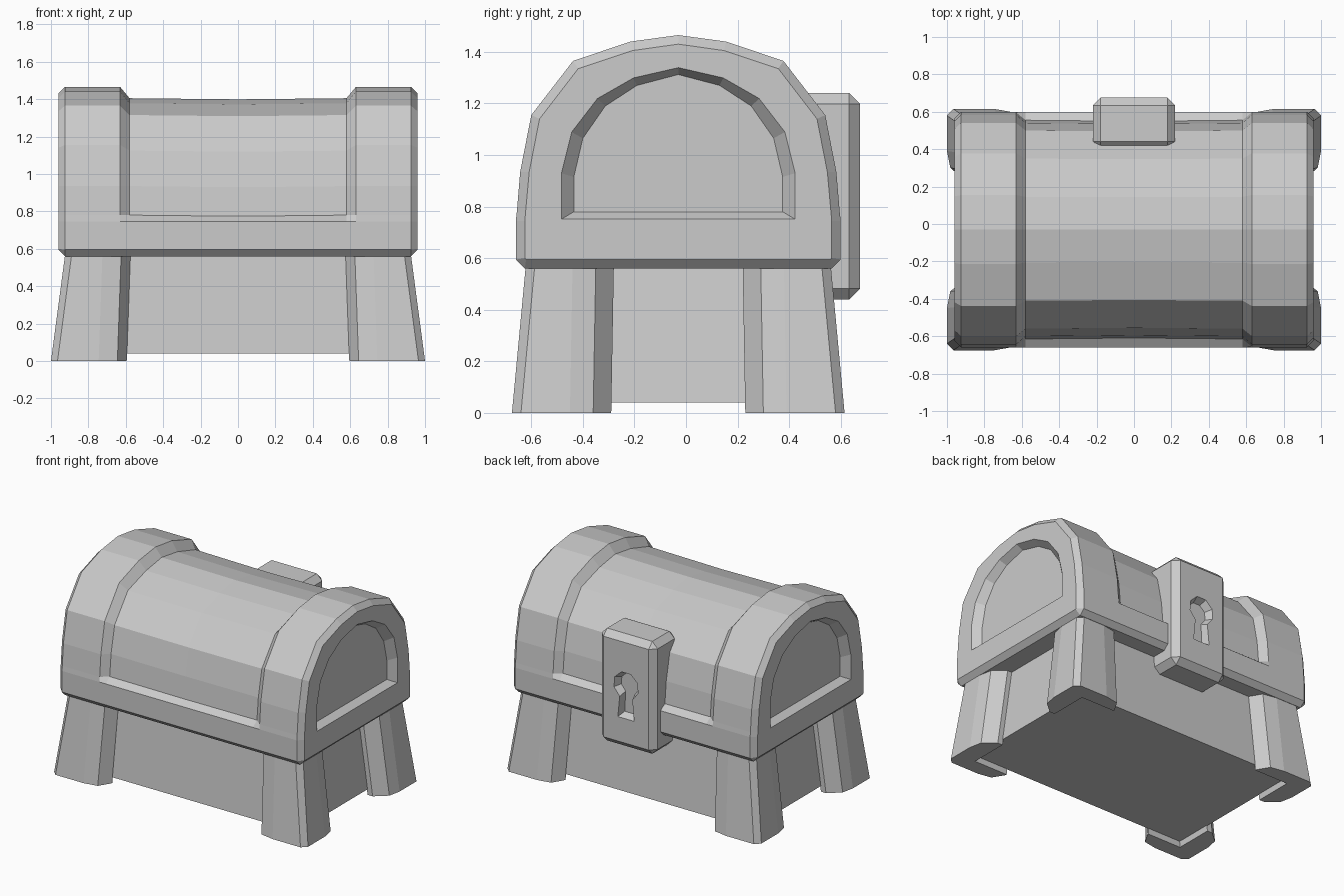
import bpy, bmesh, math
from mathutils import Vector

if "Cube" in bpy.data.objects:
    bpy.data.objects.remove(bpy.data.objects["Cube"], do_unlink=True)

CY = -0.03  # the chest body sits slightly behind the lock

grey = bpy.data.materials.new("plain grey")
grey.use_nodes = True
tone = (0.6, 0.6, 0.6, 1)
grey.diffuse_color = tone
bsdf = grey.node_tree.nodes["Principled BSDF"]
bsdf.inputs["Base Color"].default_value = tone
bsdf.inputs["Roughness"].default_value = 0.8


def loft(name, rings):
    """Skin a row of equal closed rings and cap both ends."""
    bm = bmesh.new()
    rows = [[bm.verts.new(Vector(p) + Vector((0, CY, 0))) for p in r] for r in rings]
    n = len(rows[0])
    for a, b in zip(rows, rows[1:]):
        for i in range(n):
            j = (i + 1) % n
            bm.faces.new((a[i], a[j], b[j], b[i]))
    bm.faces.new(rows[0])
    bm.faces.new(rows[-1])
    bmesh.ops.recalc_face_normals(bm, faces=bm.faces)
    mesh = bpy.data.meshes.new(name)
    bm.to_mesh(mesh)
    bm.free()
    mesh.materials.append(grey)
    obj = bpy.data.objects.new(name, mesh)
    bpy.context.collection.objects.link(obj)
    return obj


def apply_modifier(obj, mod):
    bpy.context.view_layer.objects.active = obj
    bpy.ops.object.modifier_apply(modifier=mod.name)


def carve(obj, cutter):
    cutter.hide_render = True
    mod = obj.modifiers.new("carve", "BOOLEAN")
    mod.object = cutter
    mod.operation = "DIFFERENCE"
    mod.solver = "EXACT"
    apply_modifier(obj, mod)
    bpy.data.objects.remove(cutter, do_unlink=True)


def arch(x, half):
    """Mirror a half profile (last point on the centre line) into a ring."""
    pts = half + [(-y, z) for y, z in reversed(half[:-1])]
    return [(x, y, z) for y, z in pts]


# Chest body: arched profile swept along x, with a recessed middle panel
end = [(.59, .595), (.595, .6), (.595, .745), (.592, .78), (.578, .935),
       (.538, 1.14), (.388, 1.335), (.178, 1.405), (0, 1.43)]
outer = [(.595, .56), (.63, .595), (.63, .745), (.626, .78), (.613, .935),
         (.57, 1.155), (.408, 1.365), (.185, 1.44), (0, 1.465)]
panel = outer[:3] + [(.585, .78), (.57, .935), (.53, 1.125),
                     (.38, 1.315), (.175, 1.378), (0, 1.405)]
middle = panel[:3] + [(y * .99, z - .006) for y, z in panel[3:]]
side = [(.96, end), (.925, outer), (.63, outer), (.58, panel)]
sections = side + [(0, middle)] + [(-x, p) for x, p in reversed(side)]
body = loft("chest_body", [arch(x, p) for x, p in sections])

# Arched recess in each end
rim = [(.455, .75), (.455, .93), (.415, 1.09), (.315, 1.22), (.175, 1.3), (0, 1.34)]
floor = [(.405, .78), (.405, .915), (.37, 1.065), (.283, 1.19), (.16, 1.27), (0, 1.312)]
for s in (1, -1):
    carve(body, loft("end_cutter", [arch(s * .962, rim), arch(s * .91, floor)]))

# Lower box between the legs
def rect(hx, hy, z):
    return [(-hx, -hy, z), (hx, -hy, z), (hx, hy, z), (-hx, hy, z)]

loft("lower_box", [rect(.86, .535, .04), rect(.79, .49, .57)])


# Splayed corner legs with an L-shaped section
def leg_ring(ox, oy, ix, iy, ex, ey, z):
    c = .035
    return [(ox - c, oy, z), (ex + .15, oy, z), (ex + .05, oy - .018, z),
            (ex, oy - .1, z), (ex, iy, z), (ix, iy, z), (ix, ey, z),
            (ox - .1, ey, z), (ox - .018, ey + .07, z),
            (ox, ey + .16, z), (ox, oy - c, z)]

low = leg_ring(1.0, .645, .86, .535, .595, .26, 0)
high = leg_ring(.925, .592, .78, .48, .575, .25, .565)
for sx, xname in ((1, "left"), (-1, "right")):
    for sy, yname in ((1, "back"), (-1, "front")):
        loft(f"{yname}_{xname}_leg",
             [[(x * sx, y * sy, z) for x, y, z in r] for r in (low, high)])

# Lock plate with chamfered edges
def lock_ring(y):
    return [(-.22, y, .44), (.22, y, .44), (.22, y, 1.24), (-.22, y, 1.24)]

lock = loft("lock_plate", [lock_ring(.43), lock_ring(.705)])
bevel = lock.modifiers.new("chamfer", "BEVEL")
bevel.width = .042
bevel.segments = 1
apply_modifier(lock, bevel)

# Keyhole: round head with a flared slot, narrowing inwards
def keyhole(y, r, flare, bottom):
    angles = [math.radians(-60 + i * 300 / 7) for i in range(8)]
    head = [(r * math.cos(a), y, .89 + r * math.sin(a)) for a in angles]
    return head + [(-flare, y, bottom), (flare, y, bottom)]

carve(lock, loft("keyhole_cutter", [keyhole(.707, .1, .065, .655),
                                    keyhole(.655, .075, .045, .68)]))
